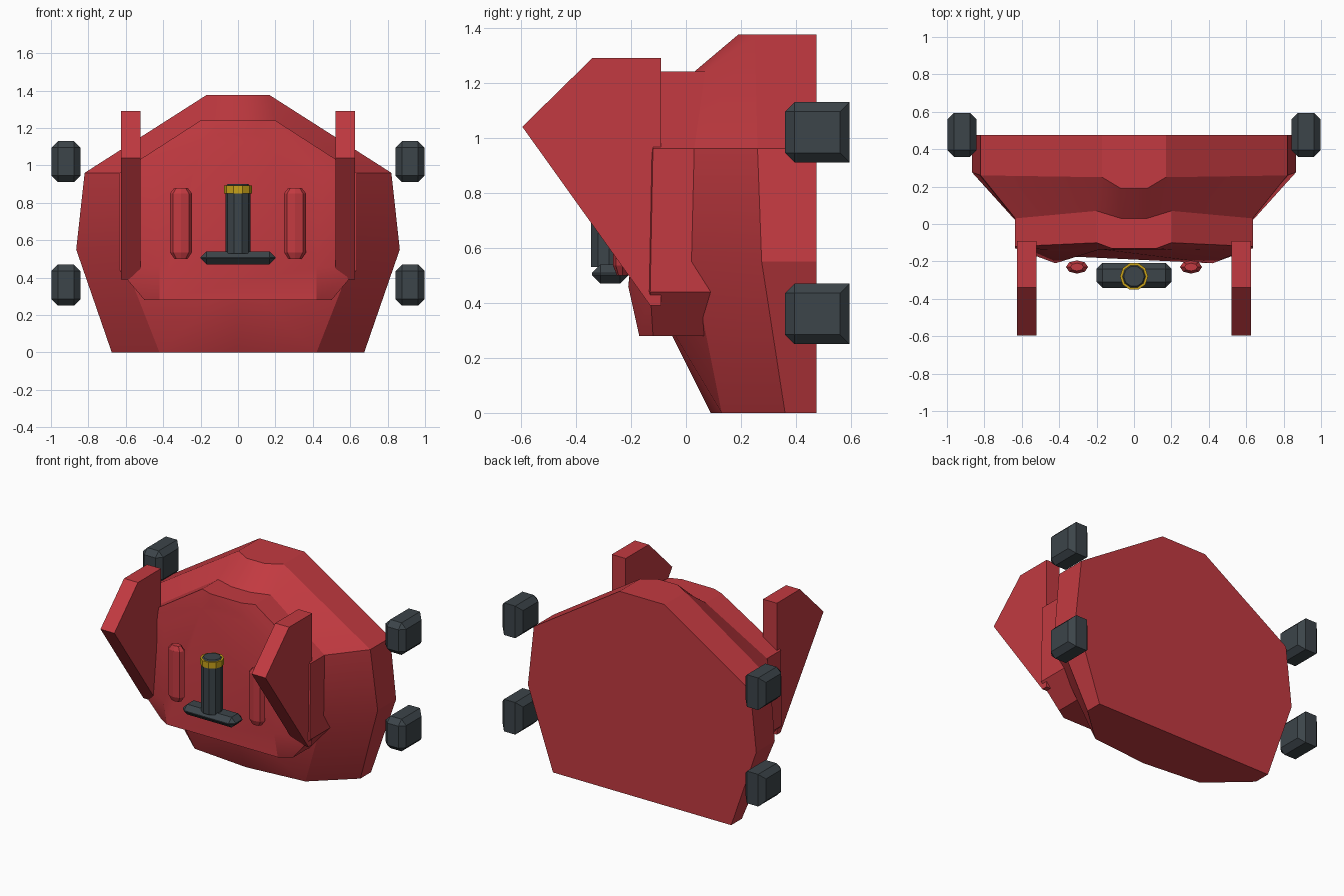
import bpy, bmesh, math
from mathutils import Matrix

cube = bpy.data.objects.get("Cube")
if cube:
    bpy.data.objects.remove(cube, do_unlink=True)


def material(name, rgb):
    m = bpy.data.materials.new(name)
    m.use_nodes = True
    m.diffuse_color = (*rgb, 1)
    m.node_tree.nodes["Principled BSDF"].inputs["Base Color"].default_value = (*rgb, 1)
    return m


RED = material("red armour", (0.54, 0.042, 0.052))
DARK = material("dark metal", (0.045, 0.058, 0.067))
GOLD = material("gold", (0.58, 0.36, 0.01))


def finish(name, bm, mat, smooth=0):
    bmesh.ops.recalc_face_normals(bm, faces=bm.faces[:])
    me = bpy.data.meshes.new(name)
    bm.to_mesh(me)
    bm.free()
    me.materials.append(mat)
    ob = bpy.data.objects.new(name, me)
    bpy.context.collection.objects.link(ob)
    if smooth:
        bpy.ops.object.select_all(action='DESELECT')
        ob.select_set(True)
        bpy.context.view_layer.objects.active = ob
        bpy.ops.object.shade_smooth_by_angle(angle=math.radians(smooth))
    return ob


def mirrored(half):
    """Close a right-hand half outline, top to bottom, into a full ring."""
    return half + [(-x, y, z) for x, y, z in reversed(half) if x > 0]


def loft(name, halves, tip=None, smooth=0):
    """Skin mirrored rings from back to front; end in a cap or a fan."""
    bm = bmesh.new()
    rings = [[bm.verts.new(p) for p in mirrored(h)] for h in halves]
    n = len(rings[0])
    for a, b in zip(rings, rings[1:]):
        for i in range(n):
            j = (i + 1) % n
            bm.faces.new((a[i], a[j], b[j], b[i]))
    bm.faces.new(rings[0])
    if tip:
        t = bm.verts.new(tip)
        for i in range(n):
            bm.faces.new((rings[-1][i], rings[-1][(i + 1) % n], t))
    else:
        bm.faces.new(rings[-1])
    return finish(name, bm, RED, smooth)


def box(name, center, size, mat, bevel, keep=lambda e: True):
    bm = bmesh.new()
    bmesh.ops.create_cube(bm, size=1, matrix=Matrix.Translation(center) @ Matrix.Diagonal((*size, 1)))
    bmesh.ops.bevel(bm, geom=[e for e in bm.edges if keep(e)], offset=bevel,
                    segments=1, affect='EDGES', clamp_overlap=True)
    return finish(name, bm, mat)


def turned(name, center, profile, mat, sides, depth_scale=1):
    """Faceted upright solid from (radius, height) pairs."""
    bm = bmesh.new()
    rings = []
    for r, z in profile:
        angles = [2 * math.pi * i / sides for i in range(sides)]
        rings.append([bm.verts.new((center[0] + r * math.cos(a),
                                    center[1] + r * depth_scale * math.sin(a), z)) for a in angles])
    for a, b in zip(rings, rings[1:]):
        for i in range(sides):
            j = (i + 1) % sides
            bm.faces.new((a[i], a[j], b[j], b[i]))
    bm.faces.new(rings[0])
    bm.faces.new(rings[-1])
    return finish(name, bm, mat)


# Main shell: flat back, straight rim, then a taper towards the front
outline = [(0.07, 1.375), (0.17, 1.375), (0.82, 0.96), (0.865, 0.55), (0.675, 0), (0, 0)]
rim_depth = [0.19, 0.25, 0.26, 0.275, 0.36, 0.3]
back = [(x, 0.475, z) for x, z in outline]
rim = [(x, y, z) for (x, z), y in zip(outline, rim_depth)]
nose = [(0.07, 0.03, 1.24), (0.2, 0.07, 1.24), (0.635, 0.03, 0.96),
        (0.635, 0.02, 0.55), (0.42, 0.13, 0), (0, 0.09, 0)]
loft("shell", [back, rim, nose], tip=(0, -0.11, 0.4), smooth=25)

# Raised front block with a bulging face
block = [(0.12, 1.24), (0.2, 1.24), (0.635, 0.96), (0.635, 0.44), (0.5, 0.28)]
block_depth = [-0.13, -0.10, -0.12, -0.13, -0.12]
loft("front_block", [
    [(x, 0.1, z) for x, z in block],
    [(x, y, z) for (x, z), y in zip(block, block_depth)],
    [(0.1, -0.14, 1.17), (0.18, -0.135, 1.12), (0.46, -0.14, 0.95),
     (0.42, -0.21, 0.46), (0.42, -0.17, 0.28)],
], smooth=25)

# Side fins
fin = [(-0.09, 1.29), (-0.34, 1.29), (-0.595, 1.04), (-0.13, 0.39), (-0.09, 0.39)]
for side, label in ((1, "left"), (-1, "right")):
    bm = bmesh.new()
    face = bm.faces.new([bm.verts.new((side * 0.52, y, z)) for y, z in fin])
    grown = bmesh.ops.extrude_face_region(bm, geom=[face])["geom"]
    bmesh.ops.translate(bm, vec=(side * 0.105, 0, 0),
                        verts=[v for v in grown if isinstance(v, bmesh.types.BMVert)])
    finish(label + "_fin", bm, RED)

    # Slim pods on the front face
    turned(label + "_pod", (side * 0.305, -0.23),
           [(0.035, 0.5), (0.059, 0.535), (0.059, 0.85), (0.035, 0.88)], RED, 8, 0.6)

    # Chamfered thruster blocks, square at the rear top and bottom
    for z, level in ((1.02, "upper"), (0.36, "lower")):
        box(f"{level}_{label}_thruster", (side * 0.92, 0.477, z), (0.155, 0.235, 0.22), DARK, 0.035,
            lambda e: not all(v.co.y > 0.5 for v in e.verts) or abs(e.verts[0].co.x - e.verts[1].co.x) < 0.01)

# Central post, its collar and foot
turned("post", (0, -0.28), [(0.068, 0.53), (0.068, 0.885), (0.055, 0.9)], DARK, 10)
turned("collar", (0, -0.28), [(0.075, 0.85), (0.075, 0.892)], GOLD, 10)
box("post_foot", (0, -0.275, 0.505), (0.4, 0.135, 0.07), DARK, 0.032)
